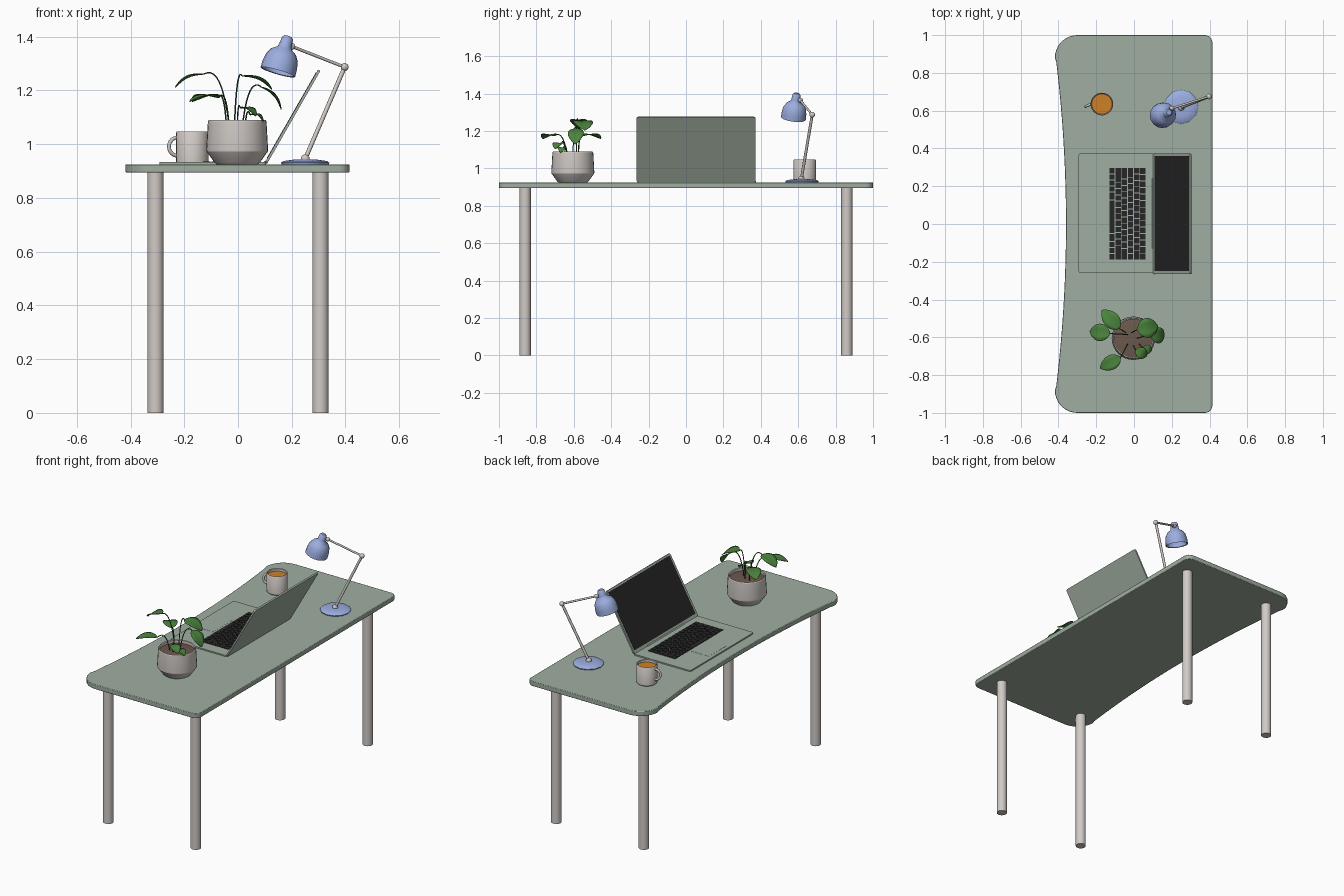
import bpy, bmesh, math
from mathutils import Vector, Matrix

if "Cube" in bpy.data.objects:
    bpy.data.objects.remove(bpy.data.objects["Cube"])


def material(name, rgb):
    m = bpy.data.materials.new(name)
    m.diffuse_color = (*rgb, 1)
    m.use_nodes = True
    m.node_tree.nodes["Principled BSDF"].inputs["Base Color"].default_value = m.diffuse_color
    return m


SAGE = material("sage_green", (0.35, 0.425, 0.355))
STONE = material("warm_grey", (0.64, 0.595, 0.565))
BLUE = material("lamp_blue", (0.33, 0.42, 0.74))
BLACK = material("soft_black", (0.019, 0.019, 0.019))
COFFEE = material("coffee_orange", (0.61, 0.22, 0.02))
SOIL = material("soil_brown", (0.15, 0.10, 0.075))
LEAF = material("leaf_green", (0.07, 0.23, 0.047))
STEM = material("stem_green", (0.03, 0.09, 0.02))


def smooth(ob, angle=35):
    bpy.ops.object.select_all(action='DESELECT')
    ob.select_set(True)
    bpy.context.view_layer.objects.active = ob
    bpy.ops.object.shade_smooth_by_angle(angle=math.radians(angle))


def make(name, bm, mat, angle=35, fix=True):
    if fix:
        bmesh.ops.recalc_face_normals(bm, faces=bm.faces)
    me = bpy.data.meshes.new(name)
    bm.to_mesh(me)
    bm.free()
    ob = bpy.data.objects.new(name, me)
    bpy.context.collection.objects.link(ob)
    me.materials.append(mat)
    if angle:
        smooth(ob, angle)
    return ob


def add_prism(bm, outline, z0, z1, mx=Matrix()):
    lo = [bm.verts.new(mx @ Vector((x, y, z0))) for x, y in outline]
    hi = [bm.verts.new(mx @ Vector((x, y, z1))) for x, y in outline]
    bm.faces.new(lo[::-1])
    bm.faces.new(hi)
    for i in range(len(lo)):
        j = (i + 1) % len(lo)
        bm.faces.new((lo[i], lo[j], hi[j], hi[i]))


def arc(cx, cy, r, a0, n=6):
    return [(cx + r * math.cos(math.radians(a0 + 90 * i / n)),
             cy + r * math.sin(math.radians(a0 + 90 * i / n))) for i in range(n + 1)]


def round_rect(x0, x1, y0, y1, r):
    return (arc(x1 - r, y1 - r, r, 0) + arc(x0 + r, y1 - r, r, 90)
            + arc(x0 + r, y0 + r, r, 180) + arc(x1 - r, y0 + r, r, 270))


def panel(name, outline, z0, z1, mat, mx=Matrix()):
    bm = bmesh.new()
    add_prism(bm, outline, z0, z1, mx)
    return make(name, bm, mat)


def lathe(name, profile, origin, mat, segs=32, axis=(0, 0, 1), angle=35):
    """Revolve (radius, height) points around an axis."""
    bm = bmesh.new()
    rot = Vector((0, 0, 1)).rotation_difference(Vector(axis)).to_matrix()
    rings = []
    for r, h in profile:
        rings.append([bm.verts.new(Vector(origin) + rot @ Vector(
            (r * math.cos(math.tau * i / segs), r * math.sin(math.tau * i / segs), h)))
            for i in range(segs)])
    for a, b in zip(rings, rings[1:]):
        for i in range(segs):
            j = (i + 1) % segs
            bm.faces.new((a[i], a[j], b[j], b[i]))
    bmesh.ops.remove_doubles(bm, verts=bm.verts, dist=1e-5)
    return make(name, bm, mat, angle)


def tube(name, points, r, mat, res=3):
    cu = bpy.data.curves.new(name, 'CURVE')
    cu.dimensions = '3D'
    cu.bevel_depth, cu.bevel_resolution, cu.use_fill_caps = r, res, True
    sp = cu.splines.new('POLY')
    sp.points.add(len(points) - 1)
    for p, c in zip(sp.points, points):
        p.co = (*c, 1)
    ob = bpy.data.objects.new(name, cu)
    bpy.context.collection.objects.link(ob)
    cu.materials.append(mat)
    bpy.ops.object.select_all(action='DESELECT')
    ob.select_set(True)
    bpy.context.view_layer.objects.active = ob
    bpy.ops.object.convert(target='MESH')
    smooth(bpy.context.object, 50)


# Desk top with a concave sitting edge, and four round legs
TOP = 0.925
edge = [(-0.36 - 0.07 * y * y, y) for y in [0.86 - 1.72 * i / 24 for i in range(25)]]
left_back = [(-0.30 - 0.119 * math.sin(a), 0.88 + 0.12 * math.cos(a))
             for a in [math.pi / 2 * i / 9 for i in range(10)]]
left_front = [(x, -y) for x, y in reversed(left_back)]
outline = arc(0.375, 0.96, 0.04, 0) + left_back + edge + left_front + arc(0.375, -0.96, 0.04, 270)
desk = panel("desk_top", outline, 0.895, TOP, SAGE)
bev = desk.modifiers.new("soft_edge", 'BEVEL')
bev.width, bev.segments, bev.limit_method, bev.angle_limit = 0.003, 2, 'ANGLE', 1.0
for x in (-0.307, 0.307):
    for y in (-0.86, 0.86):
        lathe("desk_leg", [(0, 0), (0.03, 0), (0.03, 0.896), (0, 0.896)], (x, y, 0), STONE, 24)

# Laptop base, trackpad and keys
BASE = TOP + 0.008
panel("laptop_base", round_rect(-0.293, 0.105, -0.26, 0.375, 0.012), TOP, BASE, SAGE)
panel("trackpad", round_rect(-0.27, -0.145, -0.04, 0.155, 0.006), BASE, BASE + 0.0008, SAGE)
bm = bmesh.new()
K0, K1, PITCH, GAP = -0.187, 0.30, 0.0327, 0.0045
rows = [[1, 1, 1, 1.3, 5.5, 1.3, 1, 1, 1, 1], [2.3] + [1] * 10 + [2.3], [1.8] + [1] * 11 + [1.8],
        [1] * 13 + [1.5], [1.5] + [1] * 13, [1] * 14]
for r, widths in enumerate(rows):
    unit, y = (K1 - K0) / sum(widths), K0
    x = -0.131 + r * PITCH
    for w in widths:
        y2 = y + w * unit
        add_prism(bm, [(x, y), (x + PITCH - GAP, y), (x + PITCH - GAP, y2 - GAP), (x, y2 - GAP)],
                  BASE - 0.001, BASE + 0.003)
        y = y2
make("laptop_keys", bm, BLACK, 0)

# Laptop lid: local x runs up the lid, local z faces the user
lean = math.atan2(0.345, 0.198)
lid_mx = Matrix.Translation((0.1, 0, BASE)) @ Matrix.Rotation(-lean, 4, 'Y')
panel("laptop_lid", round_rect(0, 0.397, -0.265, 0.372, 0.012), -0.01, 0, SAGE, lid_mx)
panel("laptop_screen", round_rect(0.018, 0.385, -0.25, 0.36, 0.004), -0.001, 0.0015, BLACK, lid_mx)
tube("laptop_hinge", [(0.102, -0.13, TOP + 0.007), (0.102, 0.24, TOP + 0.007)], 0.006, SAGE)

# Mug with coffee and handle
M = (-0.17, 0.635, TOP)
lathe("mug", [(0, 0), (0.054, 0), (0.06, 0.006), (0.06, 0.119), (0.058, 0.122), (0.054, 0.119),
              (0.054, 0.012), (0, 0.012)], M, STONE)
lathe("coffee", [(0, 0.09), (0.0545, 0.09), (0.0545, 0.104), (0, 0.104)], M, COFFEE)
handle = [(M[0] - 0.055 - 0.032 * math.sin(a), M[1] - 0.013 * math.sin(a), M[2] + 0.066 + 0.034 * math.cos(a))
          for a in [math.pi * i / 12 for i in range(13)]]
tube("mug_handle", handle, 0.007, STONE)

# Desk lamp
L = Vector((0.25, 0.62, TOP))
lathe("lamp_base", [(0, 0), (0.088, 0), (0.09, 0.006), (0.082, 0.012), (0.05, 0.017), (0, 0.019)],
      L, BLUE, 12, angle=50)
foot, elbow, wrist = Vector((0.25, 0.617, 0.945)), Vector((0.397, 0.675, 1.287)), Vector((0.20, 0.612, 1.364))
tube("lamp_lower_arm", [foot, elbow], 0.008, STONE)
tube("lamp_upper_arm", [elbow, wrist, Vector((0.178, 0.588, 1.37))], 0.006, STONE)
for p, r in ((foot, 0.017), (elbow, 0.015), (wrist, 0.013)):
    bm = bmesh.new()
    bmesh.ops.create_uvsphere(bm, u_segments=14, v_segments=8, radius=r, matrix=Matrix.Translation(p))
    make("lamp_joint", bm, STONE, 50)
rim = Vector((0.148, 0.574, 1.268))
axis = (Vector((0.187, 0.592, 1.405)) - rim).normalized()
lathe("lamp_shade", [(0.061, 0.002), (0.067, 0), (0.066, 0.03), (0.061, 0.058), (0.048, 0.08), (0.027, 0.094),
                     (0.024, 0.105), (0.021, 0.132), (0.014, 0.14), (0, 0.141), (0, 0.08), (0.04, 0.075),
                     (0.055, 0.055), (0.061, 0.03), (0.061, 0.002)], rim, BLUE, 16, axis, 45)

# Plant pot and soil
P = (-0.003, -0.605, TOP)
lathe("plant_pot", [(0, 0), (0.076, 0), (0.084, 0.006), (0.114, 0.048), (0.115, 0.055), (0.109, 0.16),
                    (0.106, 0.165), (0.1, 0.162), (0.1, 0.12), (0, 0.12)], P, STONE, 32, angle=25)
lathe("soil", [(0.101, 0.13), (0.101, 0.145), (0.06, 0.15), (0, 0.152)], P, SOIL)


# Leaves: arched blades, each on a thin curved stem
def leaf(base, tip, width, start, arch=0.014):
    base, tip = Vector(base), Vector(tip)
    d = tip - base
    side = d.cross(Vector((0, 0, 1))).normalized()
    up = side.cross(d).normalized()
    bm, n, grid = bmesh.new(), 10, []
    for i in range(n + 1):
        t = i / n
        w = width / 2 * math.sin(math.pi * t ** 0.85) ** 0.7 if 0 < i < n else 0.001
        mid = base + d * t + up * arch * math.sin(math.pi * t)
        grid.append([bm.verts.new(mid + side * w * s + up * 0.12 * w * abs(s)) for s in (-1, -0.5, 0, 0.5, 1)])
    for a, b in zip(grid, grid[1:]):
        for k in range(4):
            bm.faces.new((a[k], a[k + 1], b[k + 1], b[k]))
    for f in bm.faces:
        f.normal_update()
    if sum(f.normal.dot(up) for f in bm.faces) < 0:
        bmesh.ops.reverse_faces(bm, faces=bm.faces)
    ob = make("plant_leaf", bm, LEAF, 60, fix=False)
    sol = ob.modifiers.new("thickness", 'SOLIDIFY')
    sol.thickness = 0.003
    s = Vector((P[0] + start[0], P[1] + start[1], TOP + 0.145))
    c = s.lerp(base, 0.3)
    c.z = base.z + 0.035
    pts = [s * (1 - t) ** 2 + c * 2 * t * (1 - t) + base * t * t for t in [i / 10 for i in range(11)]]
    tube("plant_stem", pts, 0.0028, STEM, 1)


leaf((-0.125, -0.58, 1.262), (-0.235, -0.568, 1.212), 0.092, (-0.03, 0.02))
leaf((-0.075, -0.555, 1.175), (-0.17, -0.455, 1.16), 0.085, (-0.04, 0.03))
leaf((-0.07, -0.705, 1.175), (-0.18, -0.765, 1.16), 0.078, (-0.03, -0.03))
leaf((0.015, -0.56, 1.255), (0.127, -0.54, 1.205), 0.105, (-0.01, 0.03))
leaf((0.085, -0.585, 1.215), (0.162, -0.592, 1.13), 0.085, (0.02, 0.0))
leaf((0.008, -0.665, 1.135), (0.068, -0.70, 1.105), 0.062, (0.0, -0.04))
leaf((0.045, -0.655, 1.11), (0.095, -0.67, 1.085), 0.045, (0.03, -0.03))
